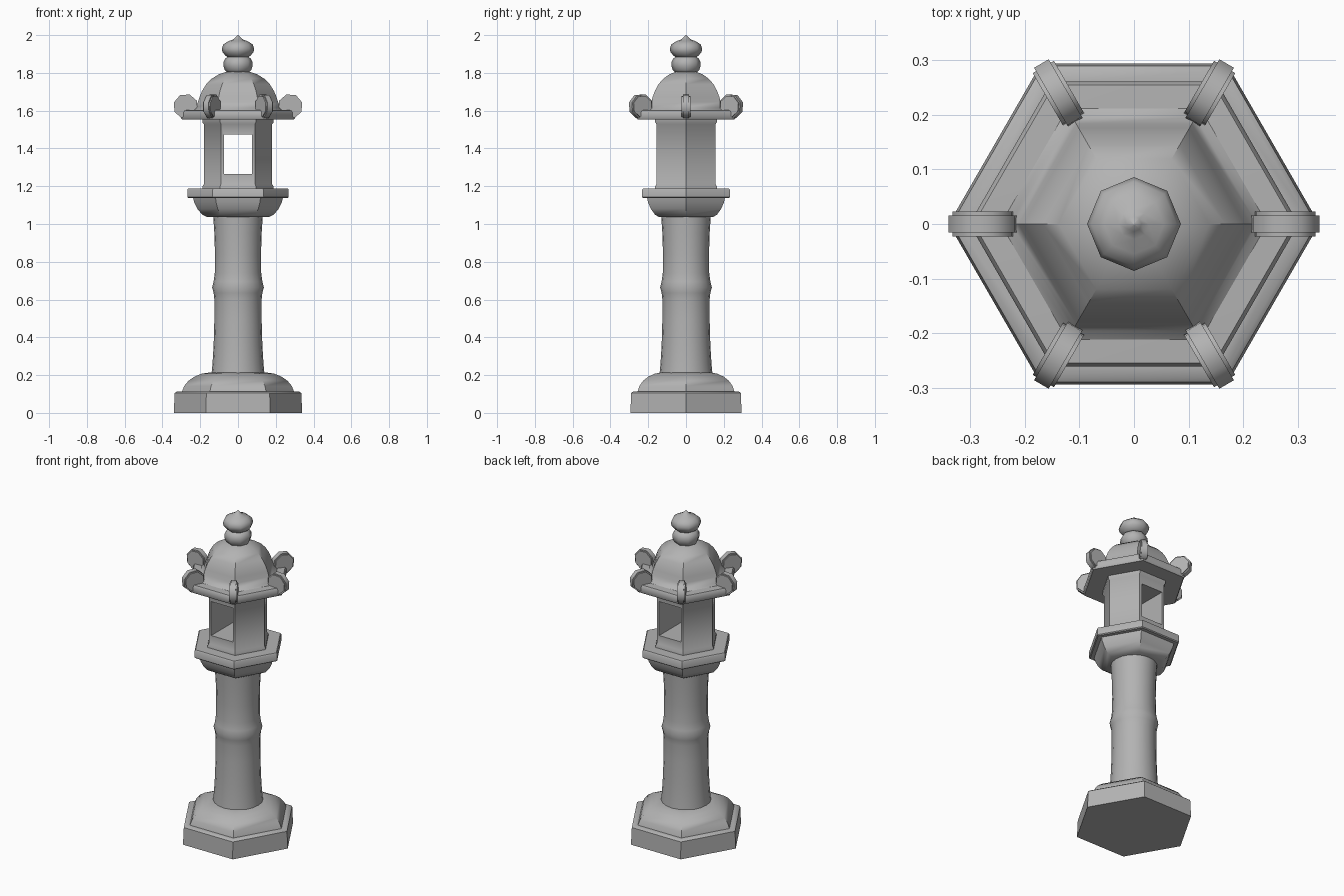
import bpy, bmesh
from math import cos, sin, pi, radians
from mathutils import Matrix

cube = bpy.data.objects.get("Cube")
if cube:
    bpy.data.objects.remove(cube)

stone = bpy.data.materials.new("grey stone")
stone.use_nodes = True
GREY = (0.45, 0.45, 0.45, 1)
stone.diffuse_color = GREY
stone.node_tree.nodes["Principled BSDF"].inputs["Base Color"].default_value = GREY


def finish(name, bm, angle=40):
    """Turn a bmesh into a shaded stone object."""
    bmesh.ops.recalc_face_normals(bm, faces=bm.faces)
    mesh = bpy.data.meshes.new(name)
    bm.to_mesh(mesh)
    bm.free()
    obj = bpy.data.objects.new(name, mesh)
    bpy.context.collection.objects.link(obj)
    mesh.materials.append(stone)
    bpy.ops.object.select_all(action='DESELECT')
    obj.select_set(True)
    bpy.context.view_layer.objects.active = obj
    bpy.ops.object.shade_smooth_by_angle(angle=radians(angle))
    return obj


def turned(name, sides, profile, angle=40):
    """Stack polygon rings along z and cap both ends."""
    bm = bmesh.new()
    rings = [[bm.verts.new((r * cos(2 * pi * i / sides), r * sin(2 * pi * i / sides), z))
              for i in range(sides)] for r, z in profile]
    for low, high in zip(rings, rings[1:]):
        for i in range(sides):
            j = (i + 1) % sides
            bm.faces.new((low[i], low[j], high[j], high[i]))
    bm.faces.new(rings[0][::-1])
    bm.faces.new(rings[-1])
    return finish(name, bm, angle)


# Hexagonal foot with a rounded shoulder
turned("base", 6, [(.34, 0), (.335, .105), (.325, .112), (.297, .112), (.285, .142),
                   (.262, .17), (.23, .192), (.19, .208), (.15, .214)])

# Round post with a raised ring at mid height
turned("column", 20, [(.14, .21), (.135, .26), (.129, .36), (.125, .5), (.125, .6),
                      (.129, .635), (.137, .665), (.129, .695), (.123, .74), (.122, .84),
                      (.125, .95), (.131, 1.04)])

# Flared bowl and slab carrying the light chamber
turned("platform_bowl", 6, [(.165, 1.037), (.19, 1.05), (.215, 1.08), (.232, 1.115), (.238, 1.14)])
turned("platform_slab", 6, [(.262, 1.137), (.268, 1.142), (.268, 1.182), (.262, 1.189)])

# Light chamber with a window passing straight through
chamber = turned("light_chamber", 6, [(.188, 1.185), (.188, 1.2), (.18, 1.212), (.18, 1.528),
                                      (.188, 1.537), (.188, 1.56)])
bm = bmesh.new()
bmesh.ops.create_cube(bm, size=1, matrix=Matrix.Translation((0, 0, 1.37))
                      @ Matrix.Diagonal((.148, 1, .21, 1)))
cutter = finish("window_cutter", bm)
cutter.hide_render = True
cutter.hide_set(True)
cut = chamber.modifiers.new("window", 'BOOLEAN')
cut.operation = 'DIFFERENCE'
cut.solver = 'EXACT'
cut.object = cutter
bpy.ops.object.select_all(action='DESELECT')
chamber.select_set(True)
bpy.context.view_layer.objects.active = chamber
bpy.ops.object.modifier_apply(modifier=cut.name)
bpy.data.objects.remove(cutter)
bpy.ops.object.shade_smooth_by_angle(angle=radians(40))

# Roof: eave slab and domed crown
turned("roof_eave", 6, [(.296, 1.553), (.302, 1.56), (.302, 1.59), (.294, 1.602), (.2, 1.606)])
turned("roof_dome", 6, [(.25, 1.6), (.226, 1.618), (.212, 1.645), (.203, 1.675), (.19, 1.705),
                        (.168, 1.74), (.138, 1.77), (.1, 1.793), (.055, 1.808)])

# Octagonal scroll standing on each roof corner
for k in range(6):
    bm = bmesh.new()
    bmesh.ops.create_cone(bm, cap_ends=True, segments=8, radius1=.066, radius2=.066, depth=.045,
                          matrix=Matrix.Rotation(k * pi / 3, 4, 'Z')
                          @ Matrix.Translation((.277, 0, 1.623))
                          @ Matrix.Rotation(pi / 2, 4, 'X') @ Matrix.Rotation(pi / 10, 4, 'Z'))
    rims = [e for e in bm.edges if any(len(f.verts) == 8 for f in e.link_faces)]
    bmesh.ops.bevel(bm, geom=rims, offset=.007, segments=2, affect='EDGES')
    finish(f"roof_scroll_{k + 1}", bm, 50)

# Finial: squashed ring below a pointed bud
turned("finial_ring", 8, [(.055, 1.8), (.07, 1.815), (.078, 1.84), (.076, 1.86),
                          (.066, 1.878), (.05, 1.887)], 55)
turned("finial_bud", 8, [(.05, 1.88), (.068, 1.893), (.082, 1.91), (.086, 1.928), (.078, 1.95),
                         (.055, 1.966), (.028, 1.976), (.014, 1.988), (.002, 2.0)], 55)
